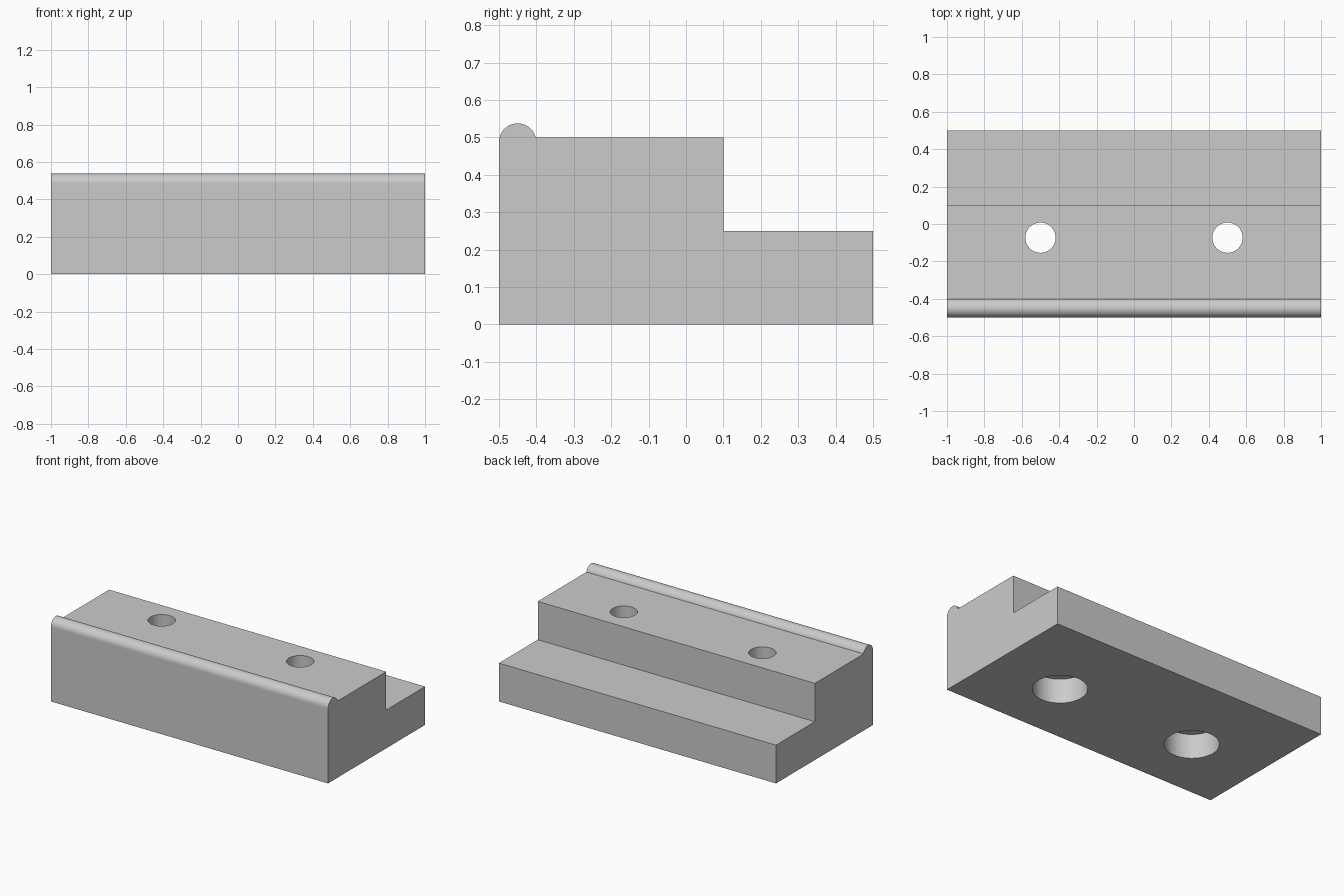
import bpy, bmesh, math

cube = bpy.data.objects.get("Cube")
if cube:
    bpy.data.objects.remove(cube, do_unlink=True)

# Single grey material
grey = bpy.data.materials.new("plain grey")
grey.use_nodes = True
colour = (0.6, 0.6, 0.6, 1.0)
grey.diffuse_color = colour
grey.node_tree.nodes["Principled BSDF"].inputs["Base Color"].default_value = colour


def add_object(name, bm):
    bmesh.ops.recalc_face_normals(bm, faces=bm.faces[:])
    mesh = bpy.data.meshes.new(name)
    bm.to_mesh(mesh)
    bm.free()
    mesh.materials.append(grey)
    obj = bpy.data.objects.new(name, mesh)
    bpy.context.collection.objects.link(obj)
    return obj


def cylinder(name, x, y, radius, z0, z1):
    bm = bmesh.new()
    bmesh.ops.create_cone(bm, cap_ends=True, segments=64, radius1=radius,
                          radius2=radius, depth=z1 - z0)
    bmesh.ops.translate(bm, verts=bm.verts, vec=(x, y, (z0 + z1) / 2))
    return add_object(name, bm)


# Side profile: stepped block with a rounded bead along the front top edge
deck, bead_r, bead_y, bead_z = 0.5, 0.05, -0.45, 0.4875
profile = [(-0.5, 0), (0.5, 0), (0.5, 0.25), (0.1, 0.25), (0.1, deck)]
start, steps = math.asin((deck - bead_z) / bead_r), 24
for i in range(steps + 1):
    a = start + (math.pi - start) * i / steps
    profile.append((bead_y + bead_r * math.cos(a), bead_z + bead_r * math.sin(a)))

# Extrude the profile along x
bm = bmesh.new()
end = bm.faces.new([bm.verts.new((-1, y, z)) for y, z in profile])
extruded = bmesh.ops.extrude_face_region(bm, geom=[end])["geom"]
bmesh.ops.translate(bm, vec=(2, 0, 0),
                    verts=[v for v in extruded if isinstance(v, bmesh.types.BMVert)])
block = add_object("stepped_block", bm)
bpy.context.view_layer.objects.active = block

# Two through holes, each with a wider counterbore from below
for x in (-0.5, 0.5):
    for radius, z0, z1 in ((0.081, -0.1, 0.7), (0.161, -0.1, 0.16)):
        cutter = cylinder("hole_cutter", x, -0.073, radius, z0, z1)
        cutter.hide_render = True
        mod = block.modifiers.new("hole", 'BOOLEAN')
        mod.operation = 'DIFFERENCE'
        mod.solver = 'EXACT'
        mod.object = cutter
        bpy.ops.object.modifier_apply(modifier=mod.name)
        bpy.data.objects.remove(cutter, do_unlink=True)

# Smooth the bead and hole walls, keep the large faces flat
bpy.ops.object.select_all(action='DESELECT')
block.select_set(True)
bpy.ops.object.shade_smooth_by_angle(angle=math.radians(30))
for face in block.data.polygons:
    if face.area > 0.04:
        face.use_smooth = False
